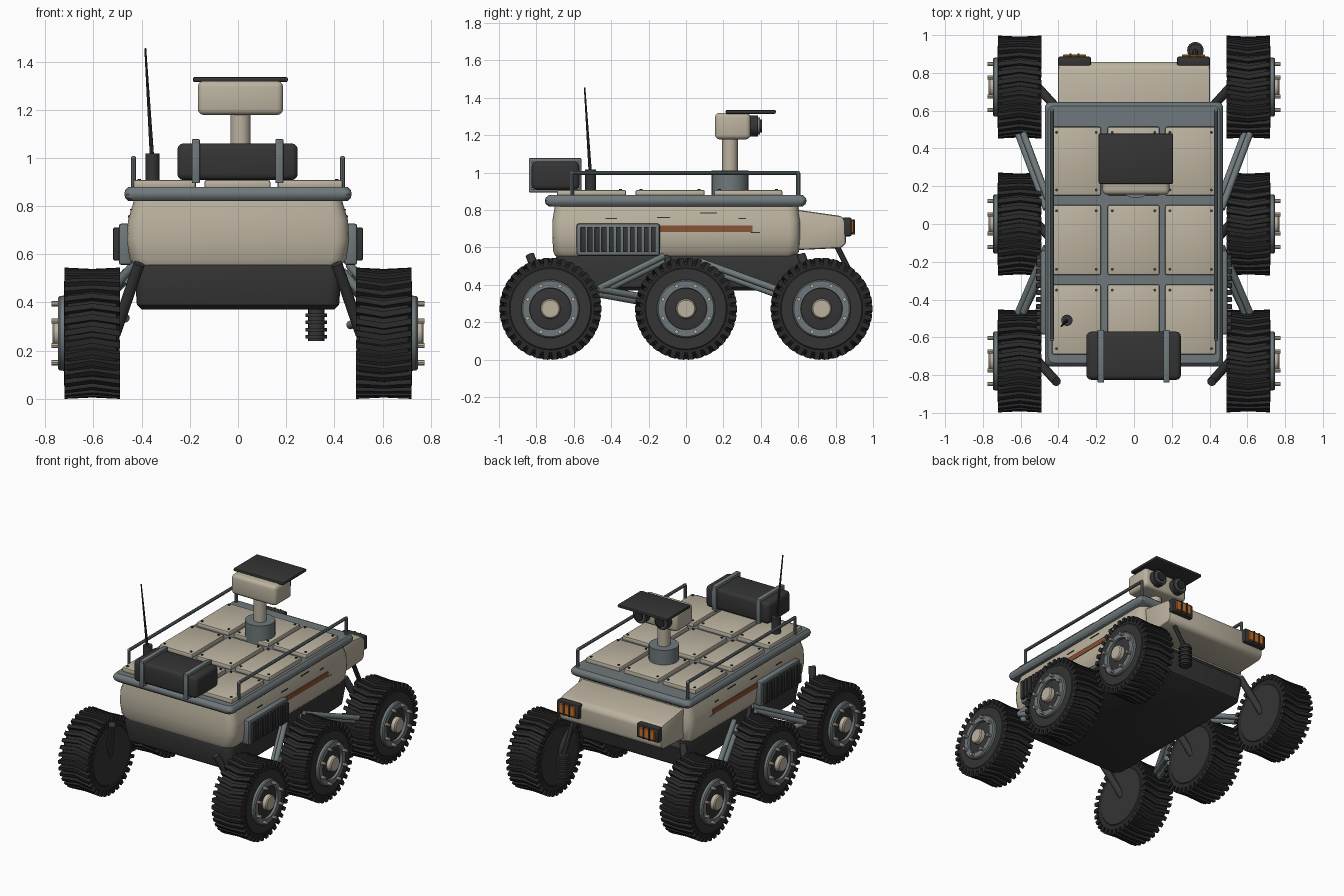
import bpy, bmesh, math
from mathutils import Vector, Matrix

if "Cube" in bpy.data.objects:
    bpy.data.objects.remove(bpy.data.objects["Cube"])


def material(name, rgb):
    m = bpy.data.materials.new(name)
    m.use_nodes = True
    m.diffuse_color = (*rgb, 1)
    m.node_tree.nodes["Principled BSDF"].inputs["Base Color"].default_value = (*rgb, 1)
    return m


SAND = material("sand paint", (0.50, 0.45, 0.35))
STEEL = material("blue grey steel", (0.16, 0.19, 0.20))
DARK = material("charcoal", (0.035, 0.035, 0.036))
RUBBER = material("black rubber", (0.022, 0.022, 0.022))
RUST = material("rust stripe", (0.25, 0.085, 0.035))
AMBER = material("amber lamp", (0.60, 0.17, 0.02))


def finish(bm, name, mat):
    bmesh.ops.recalc_face_normals(bm, faces=bm.faces)
    for f in bm.faces:
        f.smooth = True
    for e in bm.edges:
        e.smooth = len(e.link_faces) == 2 and e.calc_face_angle(0) < 0.6
    mesh = bpy.data.meshes.new(name)
    bm.to_mesh(mesh)
    bm.free()
    mesh.materials.append(mat)
    return place(mesh, name)


def place(mesh, name):
    ob = bpy.data.objects.new(name, mesh)
    bpy.context.collection.objects.link(ob)
    return ob


def bevel(bm, width, segments):
    if width:
        bmesh.ops.bevel(bm, geom=bm.edges[:], offset=width, segments=segments,
                        profile=0.5, affect='EDGES', clamp_overlap=True)


def box(name, mat, lo, hi, round_=0.0, segments=2):
    lo, hi = Vector(lo), Vector(hi)
    bm = bmesh.new()
    bmesh.ops.create_cube(bm, size=1, matrix=Matrix.Translation((lo + hi) / 2)
                          @ Matrix.Diagonal((*(hi - lo), 1)))
    bevel(bm, round_, segments)
    return finish(bm, name, mat)


def add_rod(bm, a, b, r1, r2=None, sides=16):
    a, b = Vector(a), Vector(b)
    turn = (b - a).to_track_quat('Z', 'Y').to_matrix().to_4x4()
    bmesh.ops.create_cone(bm, cap_ends=True, segments=sides, radius1=r1,
                          radius2=r1 if r2 is None else r2, depth=(b - a).length,
                          matrix=Matrix.Translation((a + b) / 2) @ turn)


def rod(name, mat, a, b, r1, r2=None, sides=16):
    bm = bmesh.new()
    add_rod(bm, a, b, r1, r2, sides)
    return finish(bm, name, mat)


def loft(name, mat, rings, corner):
    """Stack rounded rectangles given as (z, half width, y min, y max)."""
    bm = bmesh.new()
    loops = []
    for z, hx, y0, y1 in rings:
        loop = []
        for quarter, (sx, y, sy) in enumerate([(1, y1, 1), (-1, y1, 1), (-1, y0, -1), (1, y0, -1)]):
            for k in range(5):
                a = (quarter + k / 4) * math.pi / 2
                loop.append(bm.verts.new((sx * (hx - corner) + corner * math.cos(a),
                                          y - sy * corner + corner * math.sin(a), z)))
        loops.append(loop)
    for p, q in zip(loops, loops[1:]):
        for i in range(len(p)):
            j = (i + 1) % len(p)
            bm.faces.new((p[i], p[j], q[j], q[i]))
    bm.faces.new(loops[0])
    bm.faces.new(loops[-1])
    return finish(bm, name, mat)


def lathe_x(name, mat, profile, sides=48):
    """Spin (x, radius) points around the x axis."""
    bm = bmesh.new()
    verts = [bm.verts.new((x, 0, r)) for x, r in profile]
    edges = [bm.edges.new(pair) for pair in zip(verts, verts[1:])]
    bmesh.ops.spin(bm, geom=verts + edges, axis=(1, 0, 0), cent=(0, 0, 0),
                   angle=math.tau, steps=sides)
    bmesh.ops.remove_doubles(bm, verts=bm.verts, dist=0.0005)
    return finish(bm, name, mat)


def pipe(name, mat, points, radius):
    bm = bmesh.new()
    for a, b in zip(points, points[1:]):
        add_rod(bm, a, b, radius, sides=10)
    for p in points[1:-1]:
        bmesh.ops.create_uvsphere(bm, u_segments=10, v_segments=6, radius=radius,
                                  matrix=Matrix.Translation(p))
    return finish(bm, name, mat)


# Hull, deck and roof panels
loft("lower_hull", DARK, [(0.37, 0.40, -0.64, 0.58), (0.39, 0.42, -0.67, 0.61),
                          (0.53, 0.43, -0.70, 0.64), (0.565, 0.42, -0.69, 0.62)], 0.05)
loft("upper_hull", SAND, [(0.555, 0.43, -0.70, 0.59), (0.58, 0.45, -0.71, 0.605), (0.66, 0.462, -0.715, 0.61),
                          (0.74, 0.457, -0.715, 0.61), (0.83, 0.43, -0.70, 0.60)], 0.06)
loft("deck_rim", STEEL, [(0.82, 0.455, -0.735, 0.625), (0.833, 0.468, -0.75, 0.64), (0.85, 0.472, -0.755, 0.645),
                         (0.866, 0.468, -0.75, 0.64), (0.88, 0.455, -0.735, 0.625)], 0.03)
rivets = bmesh.new()
for x0, x1 in [(-0.435, -0.175), (-0.14, 0.135), (0.165, 0.435)]:
    for y0, y1 in [(-0.69, -0.32), (-0.27, 0.10), (0.15, 0.515)]:
        box("roof_panel", SAND, (x0, y0, 0.87), (x1, y1, 0.908), 0.01)
        for x in (x0 + 0.025, x1 - 0.025):
            for y in (y0 + 0.03, y1 - 0.03):
                add_rod(rivets, (x, y, 0.90), (x, y, 0.913), 0.008, sides=8)
finish(rivets, "panel_rivets", DARK)

# Sloped nose with lamps
bm = bmesh.new()
side = [bm.verts.new((-0.403, y, z)) for y, z in
        [(0.57, 0.805), (0.83, 0.768), (0.858, 0.74), (0.855, 0.62), (0.83, 0.597), (0.57, 0.585)]]
face = bm.faces.new(side)
new = bmesh.ops.extrude_face_region(bm, geom=[face])["geom"]
bmesh.ops.translate(bm, vec=(0.806, 0, 0), verts=[v for v in new if isinstance(v, bmesh.types.BMVert)])
bevel(bm, 0.014, 2)
finish(bm, "nose", SAND)
for s in (-1, 1):
    x = 0.315 * s
    box("lamp_housing", DARK, (x - 0.087, 0.835, 0.66), (x + 0.087, 0.886, 0.76), 0.01)
    box("lamp_lens", AMBER, (x - 0.062, 0.88, 0.675), (x + 0.062, 0.897, 0.745), 0.004, 1)
    for dx in (-0.022, 0.022):
        box("lamp_guard", DARK, (x + dx - 0.005, 0.88, 0.67), (x + dx + 0.005, 0.903, 0.75))

# Side vents, stripes, scuffs and roof rails
for s in (-1, 1):
    def plate(name, mat, xs, ys, zs, r=0.0):
        a, b = sorted((xs[0] * s, xs[1] * s))
        box(name, mat, (a, ys[0], zs[0]), (b, ys[1], zs[1]), r)
    plate("vent_frame", STEEL, (0.44, 0.495), (-0.585, -0.14), (0.555, 0.728), 0.012)
    for i in range(11):
        y = -0.55 + i * 0.0375
        plate("vent_slat", DARK, (0.48, 0.518), (y - 0.013, y + 0.013), (0.575, 0.71), 0.003)
    plate("side_stripe", RUST, (0.458, 0.465), (-0.14, 0.355), (0.683, 0.718))
    for y, z, w in [(-0.40, 0.755, 0.06), (-0.12, 0.76, 0.07), (0.12, 0.785, 0.09),
                    (0.30, 0.755, 0.04), (0.37, 0.68, 0.05)]:
        x = 0.457 if z < 0.74 else 0.457 - (z - 0.74) * 0.3
        plate("paint_scuff", DARK, (x - 0.002, x + 0.004), (y - w / 2, y + w / 2), (z - 0.003, z + 0.003))
    x = 0.434 * s
    pipe("roof_rail", STEEL, [(x, -0.61, 0.87), (x, -0.61, 0.998), (x, 0.60, 0.998), (x, 0.60, 0.87)], 0.011)

# Cargo case with straps
box("cargo_case", DARK, (-0.252, -0.825, 0.908), (0.248, -0.57, 1.06), 0.025, 3)
for x in (-0.175, 0.172):
    for name, y0, y1, z0, z1 in [("strap_top", -0.84, -0.56, 1.055, 1.078), ("strap_base", -0.84, -0.56, 0.895, 0.912),
                                 ("strap_rear", -0.84, -0.822, 0.895, 1.078),
                                 ("strap_front", -0.574, -0.56, 0.895, 1.078)]:
        box(name, STEEL, (x - 0.017, y0, z0), (x + 0.017, y1, z1), 0.005)

# Sensor mast and antenna
CX, CY = 0.01, 0.235
rod("mast_base", STEEL, (CX, CY, 0.88), (CX, CY, 1.012), 0.098, sides=32)
rod("mast", SAND, (CX, CY, 1.0), (CX, CY, 1.2), 0.042, sides=24)
box("sensor_head", SAND, (CX - 0.177, 0.155, 1.178), (CX + 0.177, 0.345, 1.32), 0.025, 3)
box("sun_visor", DARK, (CX - 0.197, 0.212, 1.314), (CX + 0.197, 0.48, 1.336), 0.008)
for dx in (-0.085, 0.085):
    x = CX + dx
    rod("eye_barrel", DARK, (x, 0.33, 1.25), (x, 0.385, 1.25), 0.056, sides=24)
    rod("eye_ring", STEEL, (x, 0.38, 1.25), (x, 0.395, 1.25), 0.045, sides=24)
    rod("eye_glass", RUBBER, (x, 0.39, 1.25), (x, 0.405, 1.25), 0.034, sides=24)
rod("antenna_base", DARK, (-0.355, -0.51, 0.89), (-0.355, -0.51, 1.018), 0.03)
rod("antenna_whip", DARK, (-0.357, -0.512, 1.0), (-0.385, -0.542, 1.455), 0.009, 0.004, 8)

# Ribbed sensor hanging below the nose
rod("probe_core", DARK, (0.325, 0.92, 0.24), (0.325, 0.92, 0.40), 0.034)
for i in range(5):
    z = 0.25 + i * 0.03
    rod("probe_rib", DARK, (0.325, 0.92, z), (0.325, 0.92, z + 0.014), 0.044)
rod("probe_bracket", DARK, (0.325, 0.92, 0.38), (0.325, 0.80, 0.62), 0.015, sides=8)

# One wheel, outer side towards +x
R = 0.273
wheel = [lathe_x("tyre", RUBBER, [(-0.108, 0), (-0.108, 0.21), (-0.112, 0.235), (-0.10, 0.25), (0.10, 0.25),
                                  (0.114, 0.235), (0.114, 0.16), (0.10, 0.15), (0.10, 0)]),
         lathe_x("inner_disc", DARK, [(-0.108, 0.205), (-0.113, 0.20), (-0.113, 0)]),
         lathe_x("sidewall", DARK, [(0.112, 0.222), (0.118, 0.215), (0.118, 0.15)]),
         lathe_x("rim_ring", STEEL, [(0.10, 0.157), (0.135, 0.155), (0.142, 0.148), (0.142, 0.112), (0.11, 0.108)]),
         lathe_x("rim_dish", DARK, [(0.125, 0.112), (0.132, 0.06), (0.132, 0)]),
         lathe_x("hub_cap", SAND, [(0.12, 0.055), (0.158, 0.053), (0.165, 0.046), (0.165, 0)], 24)]
bm = bmesh.new()
for k in range(8):
    a = (k + 0.5) * math.tau / 8
    y, z = 0.132 * math.cos(a), 0.132 * math.sin(a)
    add_rod(bm, (0.135, y, z), (0.17, y, z), 0.011, sides=8)
wheel.append(finish(bm, "wheel_bolts", SAND))

# Chevron tread lugs
bm = bmesh.new()
COUNT = 34
for k in range(COUNT):
    sections = []
    for x, shift, top in [(-0.116, 0, R), (0, 0.07, R - 0.006), (0.116, 0, R)]:
        a = k * math.tau / COUNT + shift
        sections.append([bm.verts.new((x, r * math.cos(a + d), r * math.sin(a + d)))
                         for r, d in [(0.235, -0.06), (top, -0.045), (top, 0.045), (0.235, 0.06)]])
    for p, q in zip(sections, sections[1:]):
        for i in range(4):
            j = (i + 1) % 4
            bm.faces.new((p[i], p[j], q[j], q[i]))
    bm.faces.new(sections[0])
    bm.faces.new(sections[-1])
wheel.append(finish(bm, "tread", RUBBER))

# Six wheels, each on a slanted leg
for s, side_name in ((1, "left"), (-1, "right")):
    for wy, row in ((-0.725, "rear"), (0, "middle"), (0.725, "front")):
        for part in wheel:
            ob = place(part.data, f"{row}_{side_name}_{part.name}")
            ob.location = (0.605 * s, wy, 0.272)
            ob.rotation_euler.z = 0 if s > 0 else math.pi
        rod("wheel_leg", DARK, (0.41 * s, wy - 0.11, 0.56), (0.51 * s, wy, 0.27), 0.024, sides=12)
    # Paired rocker tubes
    for a, b in [((0.45, 0.08, 0.51), (0.60, 0.48, 0.365)), ((0.45, -0.12, 0.54), (0.60, -0.47, 0.365)),
                 ((0.48, -0.22, 0.32), (0.60, -0.47, 0.365))]:
        for d in (-0.014, 0.014):
            rod("rocker_tube", STEEL, (a[0] * s + d, a[1], a[2] + d), (b[0] * s + d, b[1], b[2] + d), 0.018, sides=12)
for part in wheel:
    bpy.data.objects.remove(part)
